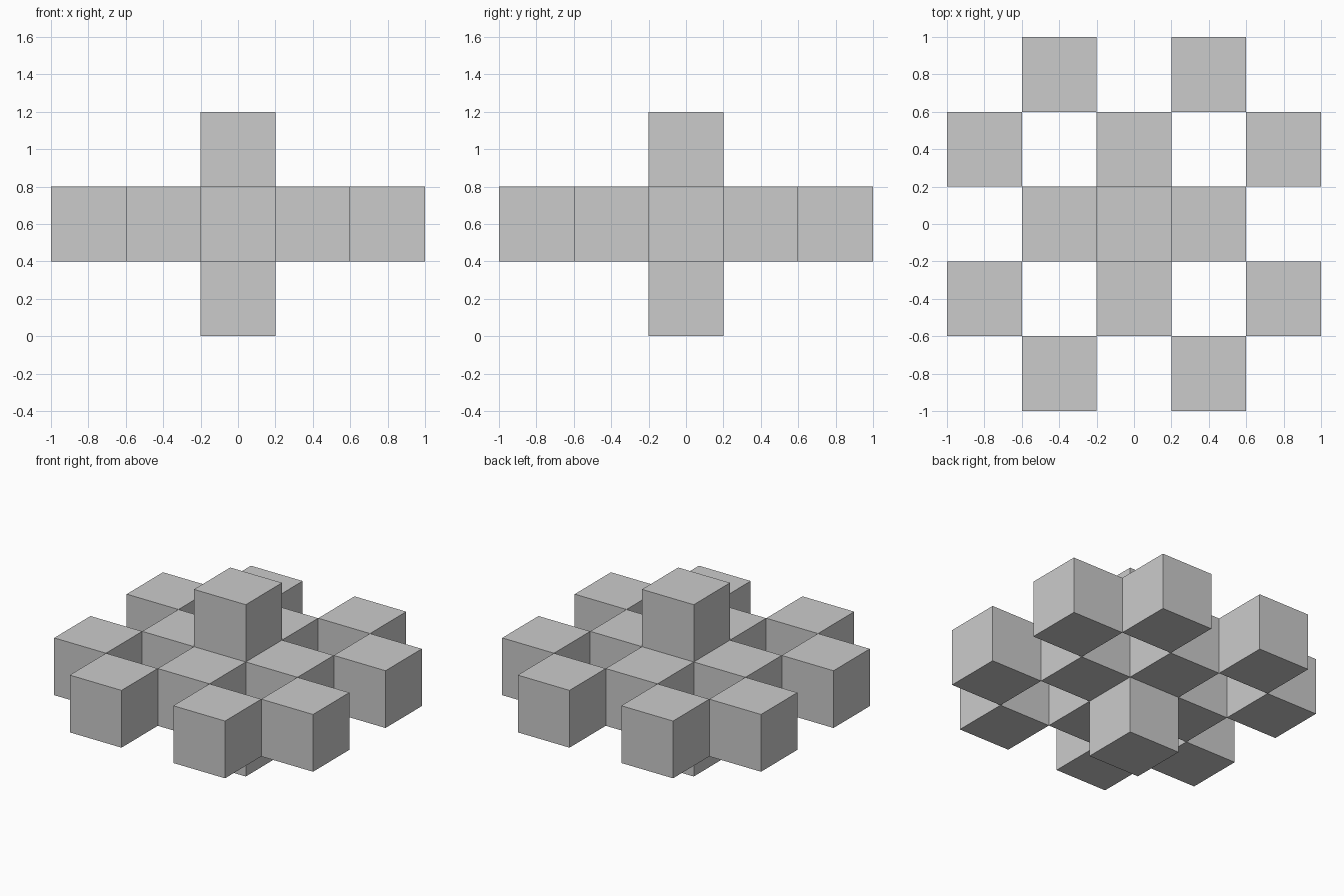
import bpy, bmesh

if "Cube" in bpy.data.objects:
    bpy.data.objects.remove(bpy.data.objects["Cube"])

S = 0.4          # cube edge
MID = 1.5 * S    # height of the middle layer


def new_object(name, bm, loc):
    mesh = bpy.data.meshes.new(name)
    bm.to_mesh(mesh)
    bm.free()
    obj = bpy.data.objects.new(name, mesh)
    obj.location = loc
    bpy.context.collection.objects.link(obj)
    return obj


# Central six-armed cross: a cube with each face extruded by one cube length
bm = bmesh.new()
bmesh.ops.create_cube(bm, size=S)
bm.normal_update()
arms = [(f, f.normal * S) for f in bm.faces]
for face, offset in arms:
    tip = bmesh.ops.extrude_discrete_faces(bm, faces=[face])["faces"][0]
    bmesh.ops.translate(bm, vec=offset, verts=tip.verts)
bmesh.ops.recalc_face_normals(bm, faces=bm.faces)
new_object("central_cross", bm, (0, 0, MID))

# Eight outer cubes, touching the cross edge to edge
for sx in (-1, 1):
    for sy in (-1, 1):
        for i, j in ((1, 2), (2, 1)):
            bm = bmesh.new()
            bmesh.ops.create_cube(bm, size=S)
            new_object("outer_cube", bm, (sx * i * S, sy * j * S, MID))
